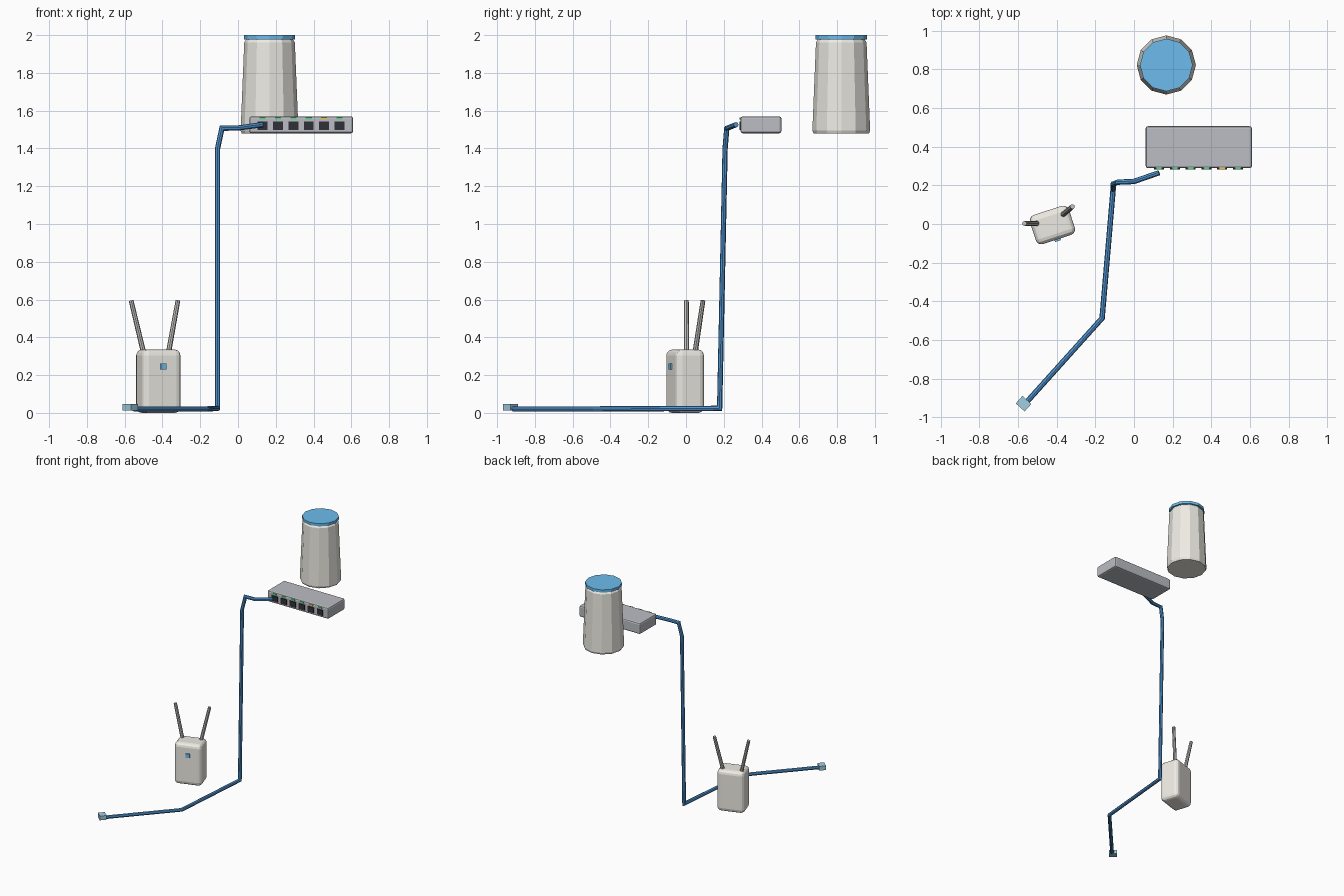
import bpy, bmesh
from math import pi, sin, cos, radians
from mathutils import Vector, Matrix

if "Cube" in bpy.data.objects:
    bpy.data.objects.remove(bpy.data.objects["Cube"])


def mat(name, r, g, b):
    m = bpy.data.materials.new(name)
    m.diffuse_color = (r, g, b, 1)
    m.use_nodes = True
    m.node_tree.nodes["Principled BSDF"].inputs["Base Color"].default_value = m.diffuse_color
    return m


CREAM = mat("cream", 0.85, 0.83, 0.77)
GREY = mat("grey", 0.50, 0.51, 0.55)
SILVER = mat("silver", 0.55, 0.54, 0.52)
BLACK = mat("black", 0.03, 0.03, 0.04)
BLUE = mat("blue", 0.08, 0.30, 0.65)
SKY = mat("sky", 0.15, 0.50, 0.85)
TEAL = mat("teal", 0.35, 0.62, 0.75)
GREEN = mat("green", 0.10, 0.70, 0.25)
AMBER = mat("amber", 0.90, 0.55, 0.08)


def finish(name, bm, material):
    bmesh.ops.recalc_face_normals(bm, faces=bm.faces[:])
    me = bpy.data.meshes.new(name)
    bm.to_mesh(me)
    bm.free()
    me.materials.append(material)
    ob = bpy.data.objects.new(name, me)
    bpy.context.collection.objects.link(ob)
    return ob


def box(name, size, pos, material, bevel=0, segs=2, angle=0):
    bm = bmesh.new()
    bmesh.ops.create_cube(bm, size=1, matrix=Matrix.Diagonal((*size, 1)))
    if bevel:
        bmesh.ops.bevel(bm, geom=bm.edges[:], offset=bevel, segments=segs,
                        profile=0.5, affect='EDGES')
    ob = finish(name, bm, material)
    ob.location = pos
    ob.rotation_euler.z = angle
    return ob


def lathe(name, profile, pos, sides, material):
    bm = bmesh.new()
    rings = [[bm.verts.new((r * cos(2 * pi * i / sides), r * sin(2 * pi * i / sides), z))
              for i in range(sides)] for r, z in profile]
    skin(bm, rings)
    ob = finish(name, bm, material)
    ob.location = pos
    return ob


def skin(bm, rings):
    n = len(rings[0])
    for a, b in zip(rings, rings[1:]):
        for i in range(n):
            j = (i + 1) % n
            bm.faces.new((a[i], a[j], b[j], b[i]))
    bm.faces.new(rings[0][::-1])
    bm.faces.new(rings[-1])


def tube(name, path, radii, sides, material):
    # Sweep with mitred corners: each ring slides along its segment to the joint plane
    pts = [Vector(p) for p in path]
    dirs = [(b - a).normalized() for a, b in zip(pts, pts[1:])]
    q = dirs[0].to_track_quat('Z', 'Y')
    ring = [pts[0] + q @ Vector((cos(2 * pi * i / sides), sin(2 * pi * i / sides), 0)) * radii[0]
            for i in range(sides)]
    bm = bmesh.new()
    rings = [[bm.verts.new(p) for p in ring]]
    for k, d in enumerate(dirs):
        nxt = dirs[k + 1] if k + 1 < len(dirs) else d
        normal = (d + nxt).normalized()
        end = pts[k + 1]
        ring = [p + d * ((end - p).dot(normal) / d.dot(normal)) for p in ring]
        scale = radii[1] / radii[0] if len(dirs) == 1 else 1
        ring = [end + (p - end) * scale for p in ring]
        rings.append([bm.verts.new(p) for p in ring])
    skin(bm, rings)
    return finish(name, bm, material)


# Tapered tower unit with coloured lid
TOWER = (0.167, 0.822, 0)
lathe("tower_body", [(0.147, 1.48), (0.153, 1.495), (0.134, 1.962), (0.122, 1.98)],
      TOWER, 12, CREAM)
lathe("tower_lid", [(0.136, 1.978), (0.136, 2.0)], TOWER, 12, SKY)

# Network switch with a row of ports and lights
box("switch_body", (0.55, 0.217, 0.09), (0.335, 0.397, 1.525), GREY, 0.012, 2)
for i in range(6):
    x = 0.13 + 0.0815 * i
    box(f"switch_port_{i + 1}", (0.052, 0.012, 0.045), (x, 0.288, 1.521), BLACK)
    box(f"switch_light_{i + 1}", (0.032, 0.010, 0.012), (x, 0.288, 1.558),
        AMBER if i == 4 else GREEN)

# Cable from the floor plug up to the first port
tube("cable", [(-0.55, -0.915, 0.021), (-0.165, -0.487, 0.021), (-0.108, 0.178, 0.024),
               (-0.108, 0.207, 1.40), (-0.085, 0.216, 1.507), (0.0, 0.22, 1.508),
               (0.13, 0.265, 1.526)], (0.014, 0.014), 8, BLUE)
box("cable_plug", (0.052, 0.062, 0.034), (-0.571, -0.929, 0.029), TEAL, angle=radians(48))

# Wireless extender, turned about z, with button and two antennas
TURN = radians(18)
CENTRE = Vector((-0.422, -0.005, 0))


def on_extender(x, y, z):
    return CENTRE + Matrix.Rotation(TURN, 3, 'Z') @ Vector((x, y, z))


box("extender_body", (0.212, 0.158, 0.335), on_extender(0, 0, 0.1675), CREAM, 0.03, 3, TURN)
box("extender_button", (0.032, 0.014, 0.032), on_extender(0.002, -0.081, 0.245), SKY, angle=TURN)
tube("left_antenna", [(-0.500, 0.003, 0.318), (-0.566, 0.002, 0.595)],
     (0.014, 0.0125), 8, SILVER)
tube("right_antenna", [(-0.368, 0.048, 0.318), (-0.318, 0.090, 0.595)],
     (0.014, 0.0125), 8, SILVER)
